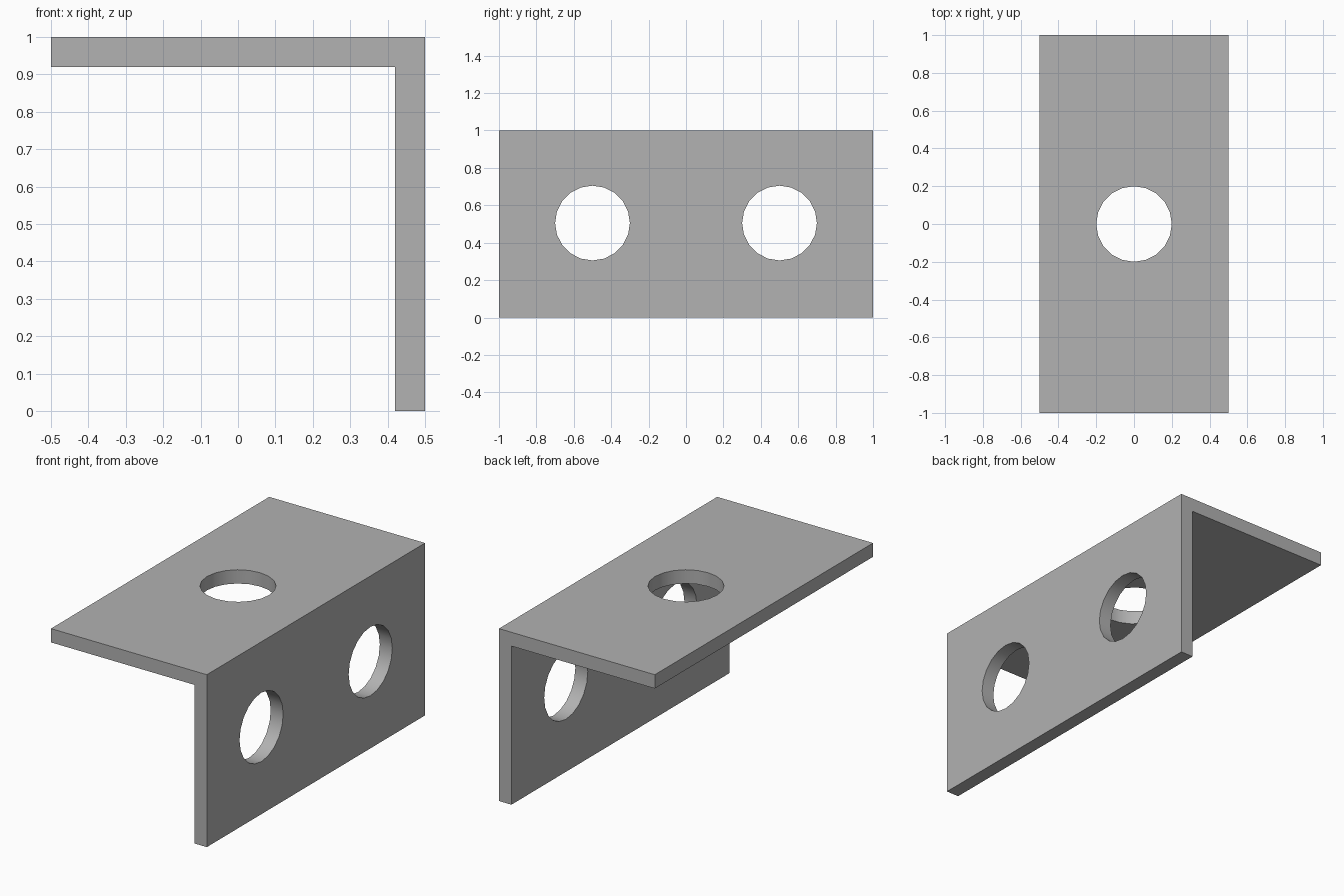
import bpy
import bmesh
from math import pi, radians

if "Cube" in bpy.data.objects:
    bpy.data.objects.remove(bpy.data.objects["Cube"], do_unlink=True)

THICK = 0.08
HOLE_RADIUS = 0.2
HOLE_SIDES = 20

# Plain grey metal
grey = bpy.data.materials.new("grey_metal")
grey.use_nodes = True
colour = (0.445, 0.445, 0.445, 1)
grey.diffuse_color = colour
grey.node_tree.nodes["Principled BSDF"].inputs["Base Color"].default_value = colour

# Angle bracket: L profile extruded along y
inner_x, inner_z = 0.5 - THICK, 1 - THICK
profile = [(-0.5, inner_z), (inner_x, inner_z), (inner_x, 0),
           (0.5, 0), (0.5, 1), (-0.5, 1)]
bm = bmesh.new()
face = bm.faces.new([bm.verts.new((x, -1, z)) for x, z in profile])
swept = bmesh.ops.extrude_face_region(bm, geom=[face])["geom"]
bmesh.ops.translate(bm, vec=(0, 2, 0),
                    verts=[v for v in swept if isinstance(v, bmesh.types.BMVert)])
bmesh.ops.recalc_face_normals(bm, faces=bm.faces)
mesh = bpy.data.meshes.new("angle_bracket")
bm.to_mesh(mesh)
bm.free()
mesh.materials.append(grey)
bracket = bpy.data.objects.new("angle_bracket", mesh)
bpy.context.collection.objects.link(bracket)


def drill(name, location, rotation):
    """Cut a round hole through the plate at this place."""
    bpy.ops.mesh.primitive_cylinder_add(vertices=HOLE_SIDES, radius=HOLE_RADIUS,
                                        depth=THICK * 4, location=location,
                                        rotation=rotation)
    cutter = bpy.context.object
    cutter.name = name
    cutter.data.materials.append(grey)
    cut = bracket.modifiers.new(name, "BOOLEAN")
    cut.operation = "DIFFERENCE"
    cut.solver = "EXACT"
    cut.object = cutter
    bpy.context.view_layer.objects.active = bracket
    bpy.ops.object.modifier_apply(modifier=name)
    bpy.data.objects.remove(cutter, do_unlink=True)


# One hole in the top plate, two in the side plate
drill("top_hole", (0, 0, 1 - THICK / 2), (0, 0, 0))
for side, y in (("front", -0.5), ("back", 0.5)):
    drill(side + "_side_hole", (0.5 - THICK / 2, y, 0.505), (0, pi / 2, 0))

# Smooth hole walls with sharp rims
bpy.ops.object.select_all(action="DESELECT")
bracket.select_set(True)
bpy.context.view_layer.objects.active = bracket
bpy.ops.object.shade_smooth_by_angle(angle=radians(30))
